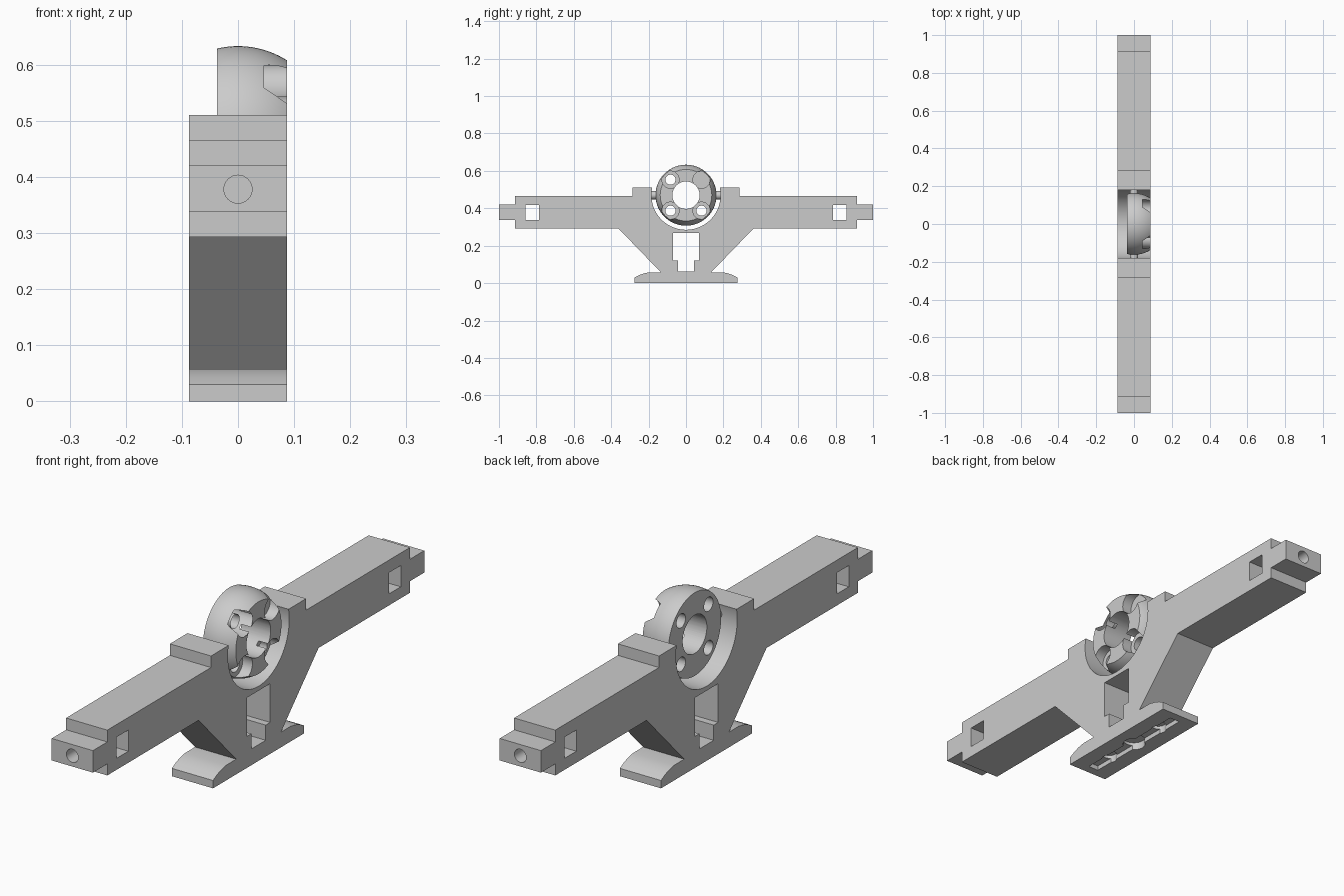
import bpy, bmesh, math
from mathutils import Matrix, Vector

if "Cube" in bpy.data.objects:
    bpy.data.objects.remove(bpy.data.objects["Cube"])

W = 0.087            # half thickness of the frame
CZ = 0.47            # height of the ball centre
scene = bpy.context.scene

grey = bpy.data.materials.new("plain_grey")
grey.use_nodes = True
grey.diffuse_color = (0.6, 0.6, 0.6, 1)
grey.node_tree.nodes["Principled BSDF"].inputs["Base Color"].default_value = (0.6, 0.6, 0.6, 1)


def finish(bm, name):
    bmesh.ops.recalc_face_normals(bm, faces=bm.faces)
    mesh = bpy.data.meshes.new(name)
    bm.to_mesh(mesh)
    bm.free()
    mesh.materials.append(grey)
    ob = bpy.data.objects.new(name, mesh)
    scene.collection.objects.link(ob)
    return ob


def plate(name, outline, x0, x1):
    """Extrude a (y, z) outline along x."""
    bm = bmesh.new()
    face = bm.faces.new([bm.verts.new((x0, y, z)) for y, z in outline])
    ext = bmesh.ops.extrude_face_region(bm, geom=[face])["geom"]
    verts = [v for v in ext if isinstance(v, bmesh.types.BMVert)]
    bmesh.ops.translate(bm, vec=(x1 - x0, 0, 0), verts=verts)
    return finish(bm, name)


def box(name, lo, hi):
    return plate(name, [(lo[1], lo[2]), (hi[1], lo[2]), (hi[1], hi[2]), (lo[1], hi[2])], lo[0], hi[0])


def rod(name, start, end, r, seg=48):
    a, b = Vector(start), Vector(end)
    rot = (b - a).to_track_quat('Z', 'Y').to_matrix().to_4x4()
    bm = bmesh.new()
    bmesh.ops.create_cone(bm, cap_ends=True, segments=seg, radius1=r, radius2=r,
                          depth=(b - a).length, matrix=Matrix.Translation((a + b) / 2) @ rot)
    return finish(bm, name)


def carve(ob, cutters):
    """Subtract each cutter, bake the result and drop the cutters."""
    for c in cutters:
        c.hide_render = True
        mod = ob.modifiers.new("cut", 'BOOLEAN')
        mod.operation, mod.solver, mod.object = 'DIFFERENCE', 'EXACT', c
    bpy.context.view_layer.update()
    baked = bpy.data.meshes.new_from_object(ob.evaluated_get(bpy.context.evaluated_depsgraph_get()))
    ob.modifiers.clear()
    ob.data = baked
    for c in cutters:
        bpy.data.objects.remove(c)


def smooth(ob):
    bpy.ops.object.select_all(action='DESELECT')
    ob.select_set(True)
    bpy.context.view_layer.objects.active = ob
    bpy.ops.object.shade_smooth_by_angle(angle=math.radians(25))


# Frame: foot, braces, stepped arms
half = [(0.275, 0), (0.275, 0.03), (0.25, 0.043), (0.225, 0.052), (0.195, 0.058),
        (0.135, 0.058), (0.362, 0.293), (0.913, 0.293), (0.913, 0.337), (1, 0.337),
        (1, 0.421), (0.913, 0.421), (0.913, 0.466), (0.287, 0.466), (0.287, 0.51)]
frame = plate("frame", half + [(-y, z) for y, z in reversed(half)], -W, W)

# Ring seat, keyhole window and the grooved underside of the foot
cuts = [rod("seat_cut", (-0.2, 0, CZ), (0.2, 0, CZ), 0.185, 96),
        plate("window_cut", [(-0.043, 0.062), (0.043, 0.062), (0.043, 0.12), (0.07, 0.12),
                             (0.07, 0.268), (-0.07, 0.268), (-0.07, 0.12), (-0.043, 0.12)], -0.2, 0.2),
        box("groove_cut", (-0.022, -0.24, -0.02), (0.022, 0.24, 0.018)),
        rod("centre_pocket", (0, 0, -0.02), (0, 0, 0.03), 0.042)]
for s in (-1, 1):
    cuts.append(rod("foot_pocket", (0, s * 0.145, -0.02), (0, s * 0.145, 0.03), 0.028))
    cuts.append(box("arm_slot", (-0.2, min(s * 0.786, s * 0.858), 0.337),
                    (0.2, max(s * 0.786, s * 0.858), 0.418)))
    cuts.append(rod("end_bore", (0, s * 1.05, 0.378), (0, s * 0.82, 0.378), 0.025, 32))
carve(frame, cuts)
smooth(frame)

# Ball ring: slice of a sphere turned about the x axis
R, X0 = 0.163, -0.037
bm = bmesh.new()
steps = 16
arc = [X0 + (W - X0) * i / steps for i in range(steps + 1)]
prof = [(X0, 0)] + [(x, math.sqrt(R * R - x * x)) for x in arc] + [(W, 0)]
vs = [bm.verts.new((x, 0, r)) for x, r in prof]
edges = [bm.edges.new(pair) for pair in zip(vs, vs[1:])]
bmesh.ops.spin(bm, geom=vs + edges, cent=(0, 0, 0), axis=(1, 0, 0),
               angle=math.tau, steps=96, use_duplicate=False)
bmesh.ops.remove_doubles(bm, verts=bm.verts, dist=1e-5)
bmesh.ops.translate(bm, vec=(0, 0, CZ), verts=bm.verts)
ball = finish(bm, "ball_ring")

# Centre bore, four screw holes with counterbores
cuts = [rod("bore_cut", (-0.2, 0, CZ), (0.2, 0, CZ), 0.073, 64)]
for sy in (-1, 1):
    for sz in (-1, 1):
        y, z = sy * 0.083, CZ + sz * 0.083
        cuts.append(rod("screw_hole", (-0.2, y, z), (0.2, y, z), 0.027, 32))
        cuts.append(rod("counterbore", (0.046, y, z), (0.2, y, z), 0.046))
carve(ball, cuts)
smooth(ball)

# Pivot pins between ball and frame
for s, side in ((-1, "front"), (1, "back")):
    smooth(rod(side + "_pivot_pin", (0, s * 0.155, CZ), (0, s * 0.188, CZ), 0.022, 32))
